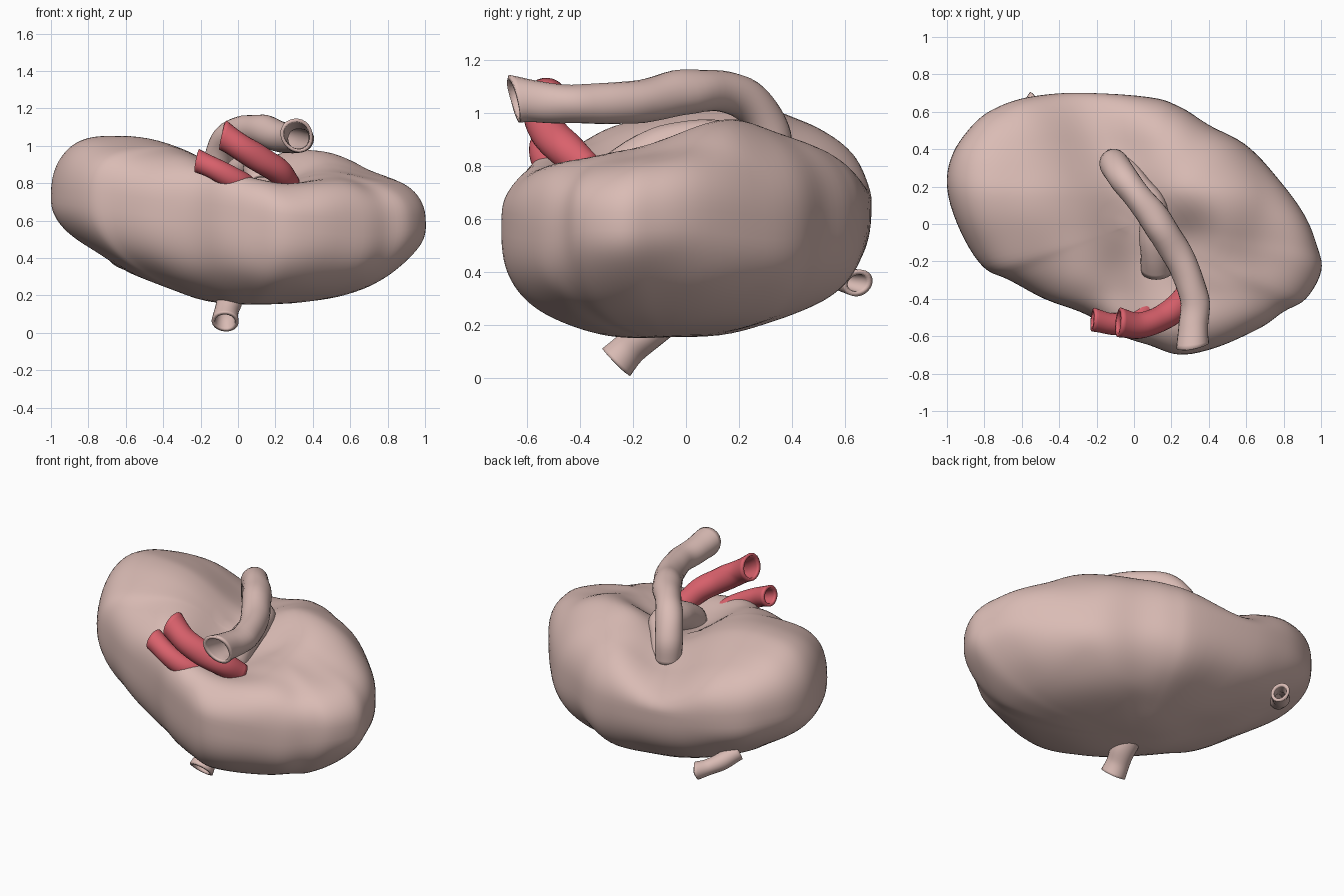
import bpy, bmesh, math
from mathutils import Vector, noise

if "Cube" in bpy.data.objects:
    bpy.data.objects.remove(bpy.data.objects["Cube"])

flesh = bpy.data.materials.new("flesh")
flesh.diffuse_color = (0.70, 0.50, 0.46, 1)
flesh.use_nodes = True
flesh.node_tree.nodes["Principled BSDF"].inputs["Base Color"].default_value = flesh.diffuse_color
red = bpy.data.materials.new("artery_red")
red.diffuse_color = (0.70, 0.12, 0.15, 1)
red.use_nodes = True
red.node_tree.nodes["Principled BSDF"].inputs["Base Color"].default_value = red.diffuse_color


def finish(bm, name, mat):
    bmesh.ops.recalc_face_normals(bm, faces=bm.faces)
    for f in bm.faces:
        f.smooth = True
    me = bpy.data.meshes.new(name)
    bm.to_mesh(me)
    bm.free()
    me.materials.append(mat)
    ob = bpy.data.objects.new(name, me)
    bpy.context.collection.objects.link(ob)
    return ob


def spline(p0, p1, p2, p3, t):
    return 0.5 * (2 * p1 + (p2 - p0) * t + (2 * p0 - 5 * p1 + 4 * p2 - p3) * t * t
                  + (3 * p1 - p0 - 3 * p2 + p3) * t ** 3)


def gauss(x, w):
    return math.exp(-(x / w) ** 2)


def ramp(t):
    t = min(max(t, 0), 1)
    return t * t * (3 - 2 * t)


# Kidney body: outline seen from above, domed up and down, with a valley on top
OUTLINE = [(-1, .2), (-.97, .38), (-.86, .53), (-.73, .62), (-.56, .68), (-.32, .7), (.08, .68),
           (.24, .63), (.4, .53), (.59, .43), (.75, .26), (.91, .05), (.98, -.12), (1, -.25),
           (.92, -.4), (.8, -.47), (.67, -.56), (.43, -.66), (.24, -.7), (.08, -.65),
           (-.08, -.59), (-.25, -.49), (-.47, -.4), (-.67, -.3), (-.81, -.23), (-.93, -.04)]
SUB, ROWS, P = 5, 56, 2.6
rim = []
for i in range(len(OUTLINE)):
    q = [Vector(OUTLINE[(i + k) % len(OUTLINE)]) for k in (-1, 0, 1, 2)]
    rim += [spline(*q, t / SUB) for t in range(SUB)]


def body_point(edge, phi):
    rho = math.cos(phi) ** (2 / P)
    s = abs(math.sin(phi)) ** (2 / P)
    x, y = edge.x * rho, edge.y * rho
    mid = 0.63 - 0.1 * x + 0.06 * ramp((x - 0.65) / 0.35)
    if phi > 0:
        valley = 0.94 * x + 0.34 * y
        h = 0.43 - 0.2 * gauss(valley, 0.25) * (1 - 0.4 * gauss(y + 0.6, 0.25))
        h -= 0.05 * gauss(x - 0.3, 0.13) * gauss(y + 0.05, 0.13)
        h -= 0.1 * ramp((0.2 - y) / 0.45) * (0.4 + 0.6 * ramp(x + 0.5))
        h += 0.05 * ramp((-0.35 - y) / 0.25)
        h -= 0.04 * ramp((y - 0.15) / 0.3)
        h -= 0.03 * gauss(x + 0.45, 0.3) - 0.04 * gauss(x + 0.9, 0.2)
        z = mid + h * s
    else:
        z = mid - (0.465 - 0.06 * y - 0.17 * x * x) * s
    p = Vector((x, y, z))
    out = Vector((x, y, 1.5 * (z - mid))).normalized()
    bump = noise.noise(p * 3.2 + Vector((3, 1, 7))) * 0.025
    return p + out * bump * (0.3 + 0.7 * s)


bm = bmesh.new()
rings = []
for r in range(1, ROWS):
    phi = -math.pi / 2 + math.pi * r / ROWS
    rings.append([bm.verts.new(body_point(e, phi)) for e in rim])
n = len(rim)
for a, b in zip(rings, rings[1:]):
    for i in range(n):
        bm.faces.new((a[i], a[(i + 1) % n], b[(i + 1) % n], b[i]))
for ring, phi in ((rings[0], -math.pi / 2 + 1e-5), (rings[-1], math.pi / 2 - 1e-5)):
    pole = bm.verts.new(body_point(Vector((0, 0)), phi))
    for i in range(n):
        bm.faces.new((ring[i], ring[(i + 1) % n], pole))
finish(bm, "kidney_body", flesh)


# Hollow vessels swept along a smooth path of (x, y, z, radius); cut = normal of open end
def vessel(name, pts, mat, cut=None, wall=0.018, sides=24, sub=6):
    pts = [Vector(p) for p in pts]
    pts = [2 * pts[0] - pts[1]] + pts + [2 * pts[-1] - pts[-2]]
    path = [spline(*pts[i:i + 4], t / sub) for i in range(len(pts) - 3) for t in range(sub)]
    path.append(pts[-2])
    pos = [p.to_3d() for p in path]
    bm, rings, side = bmesh.new(), [], Vector((0.31, 0.5, 0.8))
    for i, c in enumerate(pos):
        t = (pos[min(i + 1, len(pos) - 1)] - pos[max(i - 1, 0)]).normalized()
        side = (side - t * side.dot(t)).normalized()
        up = t.cross(side)
        ring = []
        for k in range(sides):
            a = math.tau * k / sides
            v = (side * math.cos(a) + up * math.sin(a)) * path[i].w
            v *= 1 + 0.12 * noise.noise((c + v) * 7)
            if cut and i < 5:   # slant the open end
                nrm = Vector(cut)
                v -= t * (v.dot(nrm) / t.dot(nrm)) * (1 - i / 5)
            ring.append(bm.verts.new(c + v))
        rings.append(ring)
    for a, b in zip(rings, rings[1:]):
        for k in range(sides):
            bm.faces.new((a[k], a[(k + 1) % sides], b[(k + 1) % sides], b[k]))
    ob = finish(bm, name, mat)
    mod = ob.modifiers.new("wall", 'SOLIDIFY')
    mod.thickness = wall
    mod.offset = -1


vessel("ureter", [(.315, -.65, 1.055, .085), (.32, -.55, 1.04, .077), (.325, -.4, 1.035, .077),
                  (.25, -.2, 1.04, .08), (.13, 0, 1.08, .086), (.02, .15, 1.08, .078),
                  (-.06, .25, 1.03, .08), (-.1, .31, .93, .077), (-.11, .33, .8, .075)],
       flesh, cut=(.15, -1, -.2))
# Short branch in the valley under the ureter
vessel("renal_pelvis", [(-.06, .3, .8, .07), (.02, .2, .88, .07), (.1, .08, .9, .08),
                        (.12, -.1, .86, .09), (.13, -.25, .77, .09)], flesh)
vessel("upper_artery", [(-.08, -.525, 1.055, .076), (.02, -.54, .99, .07),
                        (.13, -.515, .92, .07), (.22, -.45, .86, .068),
                        (.28, -.37, .79, .06)], red, cut=(-1, .1, .25))
vessel("lower_artery", [(-.22, -.51, .92, .062), (-.12, -.535, .875, .058),
                        (-.02, -.525, .82, .058), (.05, -.47, .78, .058),
                        (.1, -.4, .71, .05)], red, cut=(-1, .1, .2))
vessel("bottom_vessel", [(-.065, -.265, .06, .072), (-.06, -.215, .11, .066),
                         (-.05, -.16, .16, .07), (-.05, -.1, .22, .075)], flesh)
vessel("back_vessel", [(-.53, .65, .36, .054), (-.57, .6, .37, .048),
                       (-.63, .54, .4, .05), (-.68, .46, .44, .05)], flesh, cut=(.85, .4, -.25))
